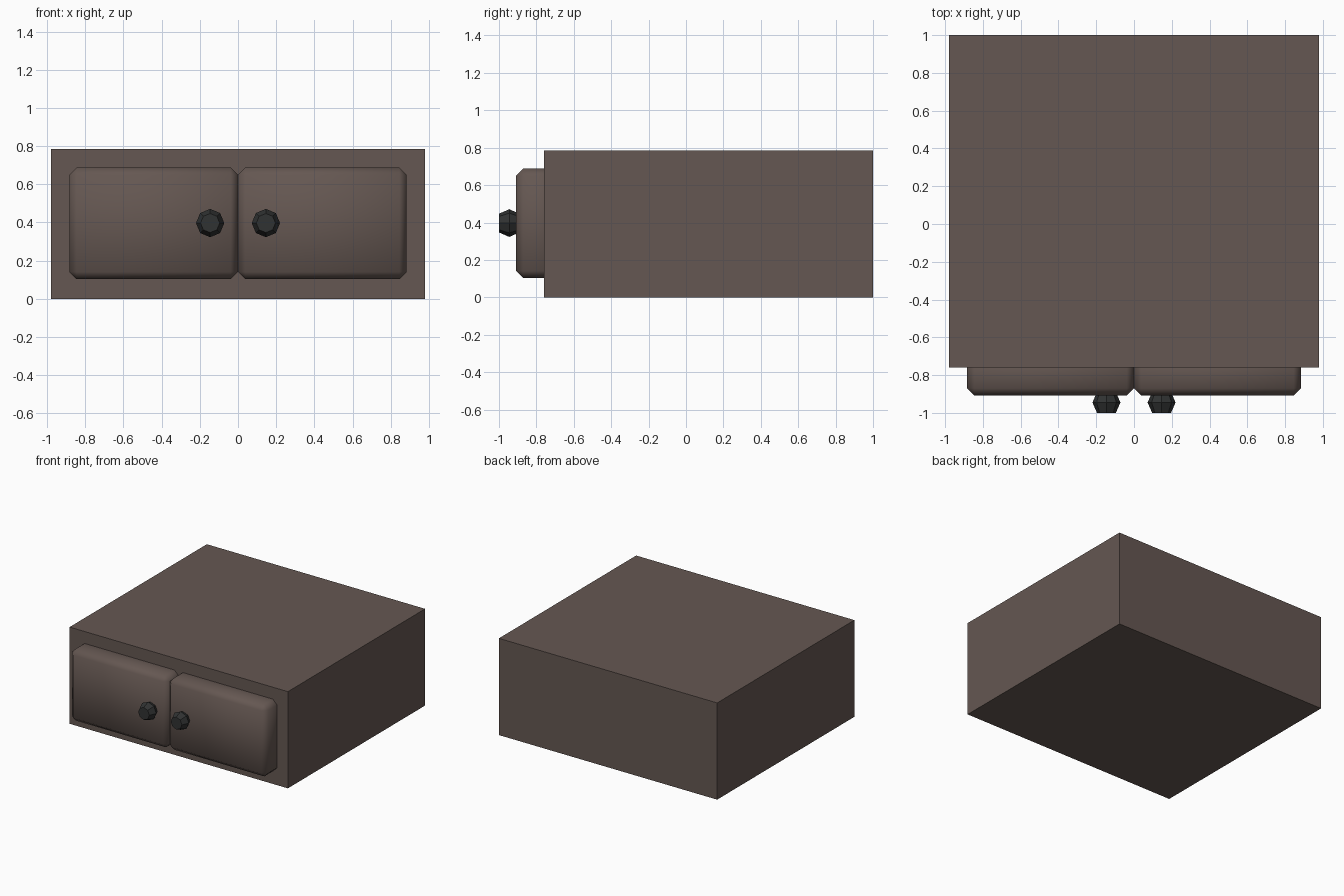
import bpy, bmesh, math

if "Cube" in bpy.data.objects:
    bpy.data.objects.remove(bpy.data.objects["Cube"])


def material(name, rgb):
    m = bpy.data.materials.new(name)
    m.diffuse_color = (*rgb, 1.0)
    m.use_nodes = True
    m.node_tree.nodes["Principled BSDF"].inputs["Base Color"].default_value = m.diffuse_color
    return m


WOOD = material("dark brown wood", (0.130, 0.096, 0.084))
METAL = material("black metal", (0.030, 0.032, 0.032))


def make_object(name, bm, mat, smooth=False):
    bmesh.ops.recalc_face_normals(bm, faces=bm.faces[:])
    for f in bm.faces:
        f.smooth = smooth
    me = bpy.data.meshes.new(name)
    bm.to_mesh(me)
    bm.free()
    me.materials.append(mat)
    ob = bpy.data.objects.new(name, me)
    bpy.context.collection.objects.link(ob)
    return ob


def box(name, lo, hi, mat, bevel=0.0):
    bm = bmesh.new()
    bmesh.ops.create_cube(bm, size=1.0)
    for v in bm.verts:
        v.co = [(lo[i] + hi[i]) / 2 + v.co[i] * (hi[i] - lo[i]) for i in range(3)]
    if bevel:
        bmesh.ops.bevel(bm, geom=bm.edges[:], offset=bevel, offset_type='OFFSET',
                        segments=1, profile=0.5, affect='EDGES')
    return make_object(name, bm, mat, smooth=bevel > 0)


def knob(name, x, z):
    # eight-sided faceted knob, turned around the y axis
    bm = bmesh.new()
    rings = []
    for y, r in ((-1.0, 0.05), (-0.945, 0.074), (-0.89, 0.05)):
        rings.append([bm.verts.new((x + r * math.cos(i * math.pi / 4), y,
                                    z + r * math.sin(i * math.pi / 4)))
                      for i in range(8)])
    for a, b in zip(rings, rings[1:]):
        for i in range(8):
            j = (i + 1) % 8
            bm.faces.new((a[i], a[j], b[j], b[i]))
    bm.faces.new(rings[0])
    bm.faces.new(rings[-1])
    return make_object(name, bm, METAL)


# cabinet body
box("cabinet_body", (-0.98, -0.76, 0.0), (0.98, 1.0, 0.785), WOOD)

# pair of bevelled doors with knobs near the middle
for side, s in (("left", -1), ("right", 1)):
    x0, x1 = sorted((0.0, s * 0.883))
    box(side + "_door", (x0, -0.908, 0.103), (x1, -0.66, 0.688), WOOD, 0.038)
    knob(side + "_knob", s * 0.146, 0.397)
